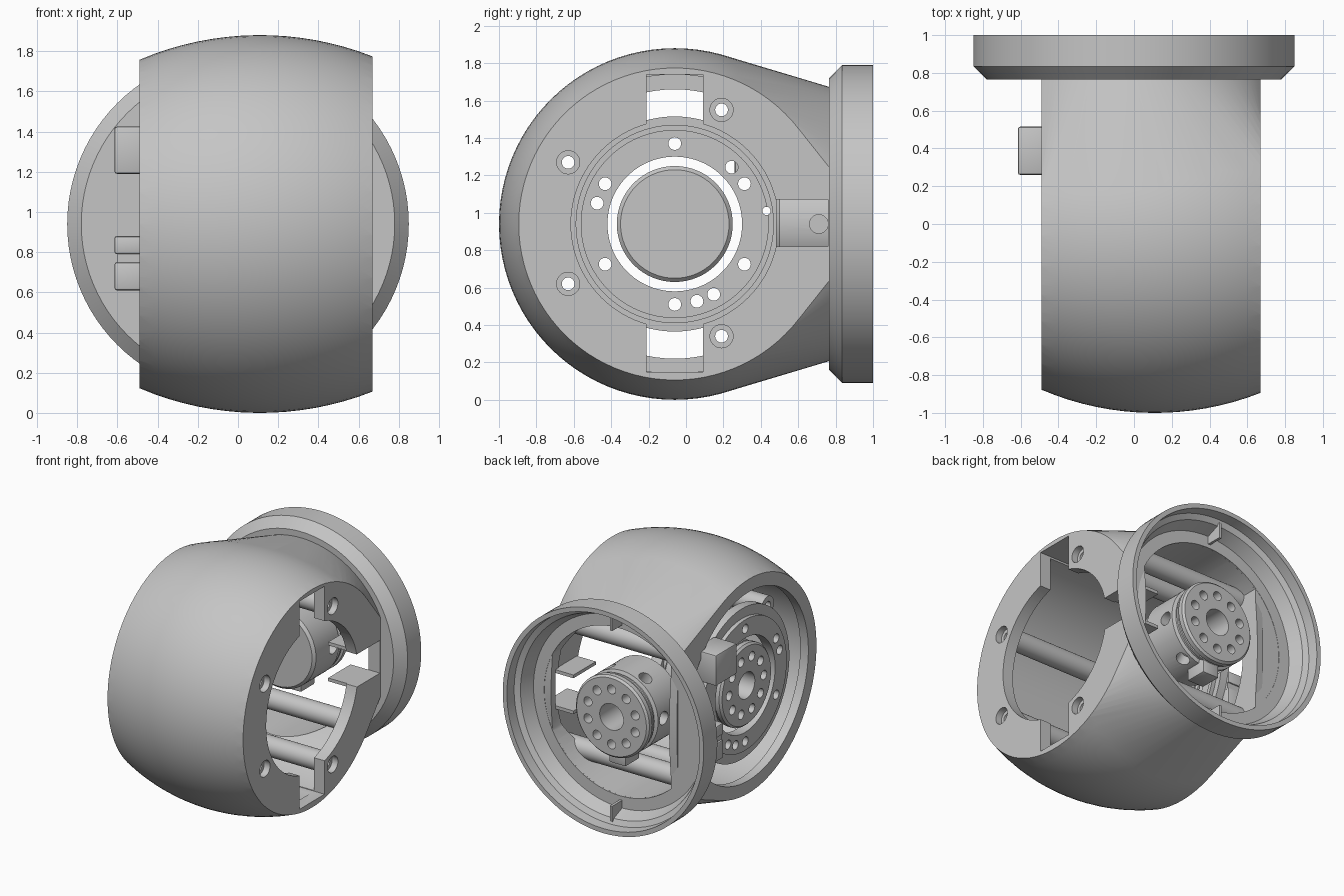
import bpy, bmesh, math
from mathutils import Matrix, Vector

if "Cube" in bpy.data.objects:
    bpy.data.objects.remove(bpy.data.objects["Cube"])

grey = bpy.data.materials.new("light_grey")
grey.use_nodes = True
tone = (0.56, 0.56, 0.56, 1)
grey.diffuse_color = tone
grey.node_tree.nodes["Principled BSDF"].inputs["Base Color"].default_value = tone

CY, CZ = -0.06, 0.94                                # barrel axis
TO_X = Matrix.Rotation(math.pi / 2, 4, 'Y')         # local z -> +x
TO_NEG_X = Matrix.Rotation(-math.pi / 2, 4, 'Y')    # local z -> -x
TO_Y = Matrix.Rotation(-math.pi / 2, 4, 'X')        # local z -> +y


def finish(bm, name):
    bmesh.ops.recalc_face_normals(bm, faces=bm.faces)
    mesh = bpy.data.meshes.new(name)
    bm.to_mesh(mesh)
    bm.free()
    mesh.materials.append(grey)
    ob = bpy.data.objects.new(name, mesh)
    bpy.context.collection.objects.link(ob)
    return ob


def lathe(name, profile, at, turn, closed=False, steps=64):
    """Spin (radius, height) points about local z."""
    bm = bmesh.new()
    vs = [bm.verts.new((r, 0, h)) for r, h in profile]
    pairs = list(zip(vs, vs[1:])) + ([(vs[-1], vs[0])] if closed else [])
    edges = [bm.edges.new(p) for p in pairs]
    bmesh.ops.spin(bm, geom=vs + edges, cent=(0, 0, 0), axis=(0, 0, 1),
                   angle=2 * math.pi, steps=steps)
    bmesh.ops.remove_doubles(bm, verts=bm.verts, dist=1e-5)
    bm.transform(Matrix.Translation(at) @ turn)
    return finish(bm, name)


def rod(r, a, b, at, turn, steps=32, name="cutter"):
    return lathe(name, [(0, a), (r, a), (r, b), (0, b)], at, turn, steps=steps)


def box(x, y, z, name="cutter", bevel=0):
    bm = bmesh.new()
    bmesh.ops.create_cube(bm, size=1)
    size = Matrix.Diagonal((x[1] - x[0], y[1] - y[0], z[1] - z[0], 1))
    mid = Vector((sum(x), sum(y), sum(z))) / 2
    bm.transform(Matrix.Translation(mid) @ size)
    if bevel:
        bmesh.ops.bevel(bm, geom=bm.edges[:], offset=bevel, segments=2,
                        affect='EDGES', profile=0.5)
    return finish(bm, name)


def carve(ob, cutters, op='DIFFERENCE'):
    for c in cutters:
        c.hide_render = True
        m = ob.modifiers.new("cut", 'BOOLEAN')
        m.operation, m.object, m.solver = op, c, 'EXACT'
    dg = bpy.context.evaluated_depsgraph_get()
    mesh = bpy.data.meshes.new_from_object(ob.evaluated_get(dg))
    ob.modifiers.clear()
    ob.data = mesh
    for c in cutters:
        bpy.data.objects.remove(c)
    return ob


def polar(r, degrees):
    a = math.radians(degrees)
    return r * math.cos(a), r * math.sin(a)


# Housing: bulged barrel blended to a round neck, then trimmed flat on both sides
bm = bmesh.new()
SIDES = 96
for i in range(SIDES):
    c, s = polar(1, i * 360 / SIDES)
    for k in range(17):
        x = -0.49 + 1.16 * k / 16
        r = 0.94 - 1.53 + math.sqrt(1.53 ** 2 - (x - 0.11) ** 2)
        bm.verts.new((x, CY + r * c, CZ + r * s))
    bm.verts.new((0.73 * c, 0.775, CZ + 0.73 * s))
hull = bmesh.ops.convex_hull(bm, input=bm.verts)
loose = {g for g in hull["geom_interior"] if isinstance(g, bmesh.types.BMVert)}
bmesh.ops.delete(bm, geom=list(loose), context='VERTS')
housing = finish(bm, "housing")
carve(housing, [box((-0.489, 0.669), (-2, 2), (-1, 3))], 'INTERSECT')

axis = (0, CY, CZ)
screws = [(0.19, 1.55), (-0.63, 1.27), (-0.63, 0.62), (0.19, 0.34)]
neck_hole = rod(0.64, 0.05, 1.2, (0, 0, CZ), TO_Y, 64)
carve(neck_hole, [box((-0.43, 0.573), (-1, 2), (0, 2))], 'INTERSECT')
cuts = [rod(0.80, -0.42, 0.58, axis, TO_X, 96),
        rod(0.72, -0.7, 0.3, axis, TO_X, 90),
        rod(0.555, 0.3, 0.9, axis, TO_X, 96),
        neck_hole,
        box((0.4, 0.9), (-0.21, 0.09), (0.15, 0.50)),
        box((0.4, 0.9), (-0.21, 0.09), (1.38, 1.74)),
        box((0.4, 0.9), (0.4, 0.76), (0.82, 1.07))]
cuts += [lathe("cutter", [(0, 0.52), (0.034, 0.52), (0.034, 0.62), (0.062, 0.62),
                          (0.062, 0.9), (0, 0.9)], (0, y, z), TO_X, steps=30)
         for y, z in screws]
carve(housing, cuts)

# Mounting flange at the back of the neck, with its floor closed beside the neck
flange = lathe("flange", [(0.64, 0.765), (0.78, 0.765), (0.85, 0.835), (0.85, 1.0),
                          (0.815, 1.0), (0.81, 0.92), (0.77, 0.90), (0.73, 0.80),
                          (0.64, 0.80)], (0, 0, CZ), TO_Y, closed=True, steps=96)
floors = []
for x in [(-1, -0.43), (0.58, 1)]:
    floor = rod(0.66, 0.767, 0.798, (0, 0, CZ), TO_Y, 96, "flange_floor")
    floors.append(carve(floor, [box(x, (0, 2), (0, 2))], 'INTERSECT'))
ribs = [box((-0.02, 0.0), (0.79, 0.92), (CZ + s - 0.06, CZ + s + 0.06), "flange_rib")
        for s in (-0.73, 0.73)]

# Hollow posts that run inward from the screw holes, and two tie rods in the neck
posts = [lathe("post", [(0.035, -0.25), (0.075, -0.25), (0.075, 0.585), (0.035, 0.585)],
               (0, y, z), TO_X, closed=True, steps=32) for y, z in screws]
posts += [rod(0.075, -0.435, 0.585, (0, 0.6, CZ + s), TO_X, name="tie_rod")
          for s in (-0.47, 0.47)]

# Bearing ring at the open side
ring = lathe("bearing_ring", [(0.36, -0.46), (0.50, -0.46), (0.50, -0.43), (0.575, -0.43),
                              (0.575, -0.36), (0.53, -0.36), (0.53, -0.33), (0.50, -0.33),
                              (0.50, -0.38), (0.36, -0.38)],
             axis, TO_X, closed=True, steps=96)
holes = []
for degrees in list(range(30, 390, 60)) + [165, 286, 299, 45]:
    dy, dz = polar(0.43, degrees)
    holes.append(rod(0.034, -0.6, -0.2, (0, CY + dy, CZ + dz), TO_X, 24))
holes.append(rod(0.022, -0.6, -0.2, (0, 0.43, 1.01), TO_X, 24))
carve(ring, holes)


# Drive hubs: one faces the open side, one faces the flange
def make_hub(name, at, turn, depth):
    hub = lathe(name, [(0, -depth), (0.29, -depth), (0.31, 0.02 - depth), (0.31, -0.12),
                       (0.285, -0.11), (0.285, -0.095), (0.30, -0.085), (0.30, -0.07),
                       (0.285, -0.06), (0.31, -0.05), (0.31, -0.015), (0.295, 0),
                       (0.10, 0), (0.10, -0.3), (0, -0.3)], (0, 0, 0), Matrix())
    drills = []
    for i in range(10):
        px, py = polar(0.21, 36 * i + 18)
        drills.append(rod(0.035, -0.09, 0.1, (px, py, 0), Matrix(), 20))
    for i in range(6):
        spin = Matrix.Rotation(math.radians(60 * i), 4, 'Z')
        drills.append(rod(0.05, 0.22, 0.5, (0, 0, -0.19), spin @ TO_X, 24))
    carve(hub, drills)
    hub.data.transform(Matrix.Translation(at) @ turn)
    return hub


hubs = [make_hub("side_hub", (-0.47, CY, CZ), TO_NEG_X, 0.5),
        make_hub("rear_hub", (0, 0.90, CZ), TO_Y, 0.42)]

# Small clamp parts around the hubs
clamps = [box((-0.615, -0.42), (0.26, 0.515), (1.19, 1.425), "upper_clamp", 0.012),
          box((-0.615, -0.42), (0.42, 0.515), (0.61, 0.75), "lower_clamp", 0.012),
          box((-0.615, -0.42), (0.42, 0.515), (0.79, 0.88), "lower_clamp", 0.012),
          box((-0.60, -0.42), (0.43, 0.505), (0.74, 0.80), "clamp_bridge"),
          box((-0.07, 0.07), (0.66, 0.83), (0.55, 0.67), "rear_hub_tab", 0.01)]

# Thin walls that continue the notch inward
walls = [box((0.42, 0.59), (0.49, 0.76), z, "notch_wall")
         for z in [(0.795, 0.82), (1.07, 1.095)]]

# Smooth shading with crisp edges
bpy.ops.object.select_all(action='DESELECT')
for ob in [housing, flange, ring] + floors + ribs + posts + hubs + clamps + walls:
    ob.select_set(True)
    bpy.context.view_layer.objects.active = ob
bpy.ops.object.shade_smooth_by_angle(angle=math.radians(28))
